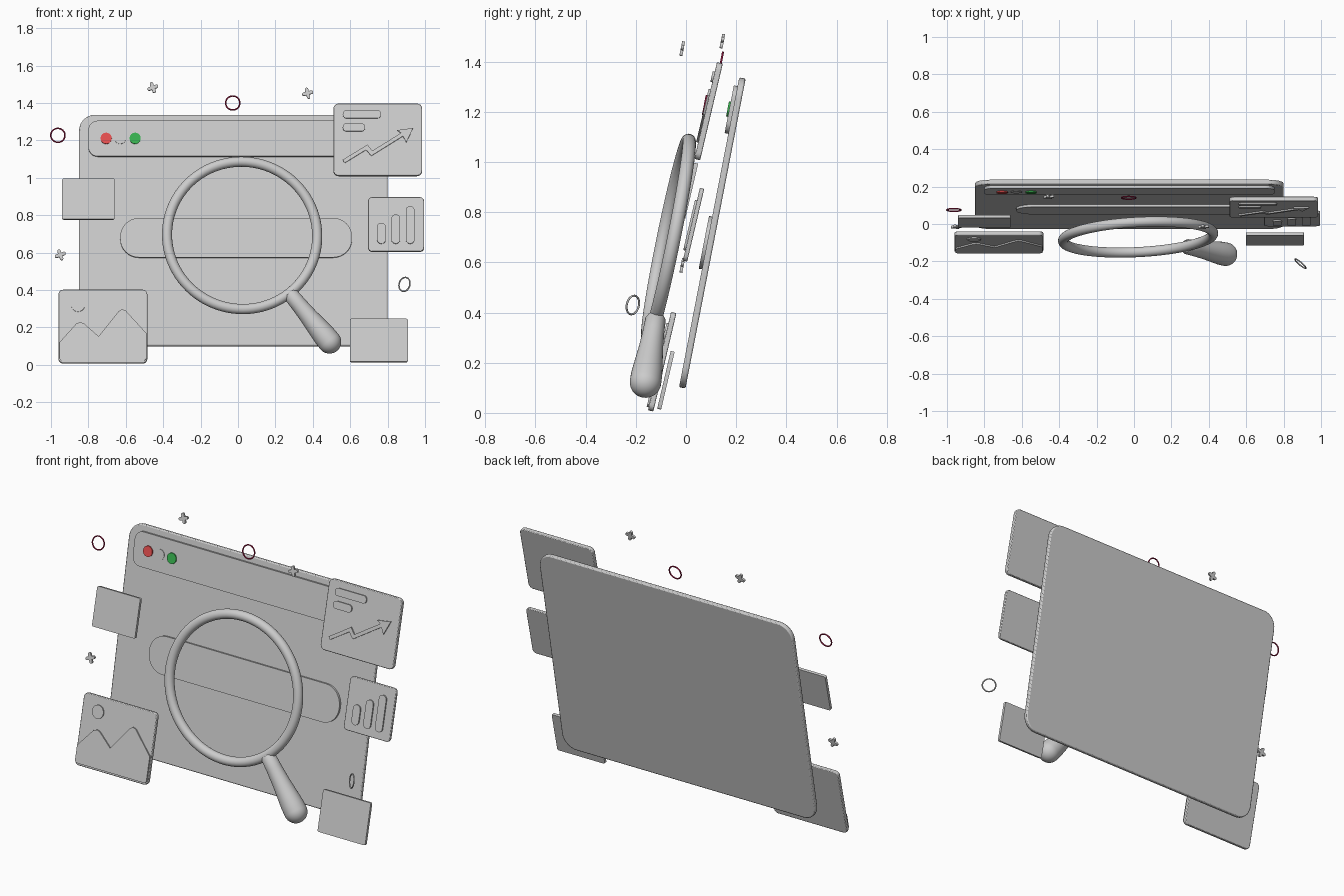
import bpy, bmesh
from math import cos, sin, tan, pi, radians
from mathutils import Matrix, Vector, Euler

if "Cube" in bpy.data.objects:
    bpy.data.objects.remove(bpy.data.objects["Cube"])


def finish(name, bm, matrix, color=None, bevel=0, angle=35):
    bmesh.ops.recalc_face_normals(bm, faces=bm.faces)
    me = bpy.data.meshes.new(name)
    bm.to_mesh(me)
    bm.free()
    ob = bpy.data.objects.new(name, me)
    bpy.context.collection.objects.link(ob)
    ob.matrix_world = matrix
    if color:
        mat = bpy.data.materials.new(name)
        mat.diffuse_color = (*color, 1)
        mat.use_nodes = True
        mat.node_tree.nodes["Principled BSDF"].inputs["Base Color"].default_value = mat.diffuse_color
        me.materials.append(mat)
    if bevel:
        mod = ob.modifiers.new("bevel", 'BEVEL')
        mod.width, mod.segments, mod.limit_method = bevel, 2, 'ANGLE'
        mod.angle_limit = radians(50)
    bpy.ops.object.select_all(action='DESELECT')
    ob.select_set(True)
    bpy.context.view_layer.objects.active = ob
    bpy.ops.object.shade_smooth_by_angle(angle=radians(angle))
    return ob


def rounded(x0, x1, z0, z1, r, n=8):
    """Outline of a rounded rectangle as seen from the front."""
    if r == 0:
        return [(x0, z0), (x1, z0), (x1, z1), (x0, z1)]
    corners = [(x1 - r, z1 - r), (x0 + r, z1 - r), (x0 + r, z0 + r), (x1 - r, z0 + r)]
    return [(cx + r * cos((k + i / n) * pi / 2), cz + r * sin((k + i / n) * pi / 2))
            for k, (cx, cz) in enumerate(corners) for i in range(n + 1)]


def circle(x, z, r, n=24):
    return [(x + r * cos(2 * pi * i / n), z + r * sin(2 * pi * i / n)) for i in range(n)]


def slab(name, plane, outline, depth, thick, color=None, bevel=0):
    """Extruded outline on a leaning plane (y, z, lean); depth is towards the viewer."""
    y, z, lean = plane
    bm = bmesh.new()
    vs = [bm.verts.new((px, -depth + thick / 2, (pz - z) / cos(lean))) for px, pz in outline]
    # drop doubled points where capsule arcs meet
    bmesh.ops.remove_doubles(bm, verts=vs, dist=1e-5)
    vs = [v for v in vs if v.is_valid]
    f = bm.faces.new(vs)
    ext = bmesh.ops.extrude_face_region(bm, geom=[f])
    bmesh.ops.translate(bm, vec=(0, -thick, 0),
                        verts=[g for g in ext['geom'] if isinstance(g, bmesh.types.BMVert)])
    m = Matrix.Translation((0, y, z)) @ Matrix.Rotation(-lean, 4, 'X')
    return finish(name, bm, m, color, bevel)


def torus(name, loc, rot, big, small, n=64, k=16, color=None):
    bm = bmesh.new()
    grid = [[bm.verts.new(((big + small * cos(b)) * cos(a), (big + small * cos(b)) * sin(a), small * sin(b)))
             for b in [2 * pi * j / k for j in range(k)]] for a in [2 * pi * i / n for i in range(n)]]
    for i in range(n):
        for j in range(k):
            p, q = grid[i], grid[(i + 1) % n]
            bm.faces.new((p[j], q[j], q[(j + 1) % k], p[(j + 1) % k]))
    m = Matrix.Translation(loc) @ Euler(rot).to_matrix().to_4x4()
    finish(name, bm, m, color, angle=80)
    return m


# Browser window with header, buttons and search bar
win = (0.105, 0.717, radians(11))
slab("window_panel", win, rounded(-0.85, 0.80, 0.10, 1.335, 0.085), 0, 0.026, bevel=0.006)
slab("window_header", win, rounded(-0.80, 0.75, 1.11, 1.30, 0.05), 0.02, 0.016)
slab("search_bar", win, rounded(-0.63, 0.61, 0.57, 0.78, 0.10), 0.018, 0.016)
for name, x, d, col in (("red", -0.705, 0.03, (0.8, 0.08, 0.08)), ("plain", -0.63, 0.026, None),
                        ("green", -0.55, 0.03, (0.04, 0.45, 0.08))):
    slab(name + "_button", win, circle(x, 1.205, 0.03, 16), d, 0.01, col)

# Chart card with text lines and arrow
lean = radians(13.2)
chart = (0.09, 1.203, lean)
slab("chart_card", chart, rounded(0.51, 0.985, 1.01, 1.395, 0.028), 0, 0.024, bevel=0.004)
slab("chart_line_long", chart, rounded(0.56, 0.765, 1.315, 1.357, 0.02), 0.014, 0.012)
slab("chart_line_short", chart, rounded(0.56, 0.68, 1.245, 1.287, 0.02), 0.014, 0.012)
arrow = [(0.56, 1.092), (0.57, 1.075), (0.685, 1.146), (0.712, 1.113), (0.882, 1.219), (0.90, 1.185),
         (0.936, 1.262), (0.85, 1.25), (0.872, 1.236), (0.718, 1.14), (0.692, 1.173)]
slab("chart_arrow", chart, arrow, 0.014, 0.012)

# Picture card with sun and mountains
pic = (-0.095, 0.204, lean)
slab("picture_card", pic, rounded(-0.96, -0.485, 0.008, 0.40, 0.025), 0, 0.022, bevel=0.004)
slab("picture_sun", pic, circle(-0.855, 0.318, 0.037), 0.013, 0.01)
slab("picture_mountains", pic, [(-0.955, 0.03), (-0.945, 0.02), (-0.50, 0.02), (-0.49, 0.03), (-0.49, 0.165),
     (-0.60, 0.285), (-0.62, 0.293), (-0.64, 0.28), (-0.745, 0.148), (-0.825, 0.218), (-0.845, 0.224),
     (-0.865, 0.216), (-0.955, 0.115)], 0.013, 0.012)

# Bar card
bars = (0.03, 0.75, lean)
slab("bar_card", bars, rounded(0.695, 0.995, 0.605, 0.895, 0.022), 0, 0.018, bevel=0.003)
for i, top in enumerate((0.755, 0.80, 0.845)):
    x = 0.743 + 0.077 * i
    slab(f"bar_{i + 1}", bars, rounded(x, x + 0.047, 0.645, top, 0.023), 0.01, 0.014)

# Plain cards
slab("left_card", (0.015, 0.886, lean), rounded(-0.94, -0.66, 0.777, 0.995, 0.008, 3), 0, 0.016)
slab("lower_right_card", (-0.08, 0.13, lean), rounded(0.598, 0.908, 0.015, 0.245, 0.008, 3), 0, 0.016)

# Magnifying glass
m = torus("magnifier_ring", (0.022, -0.07, 0.692), (pi / 2 - radians(11.5), 0, radians(3)), 0.402, 0.027, 96, 24)
profile = [(0.405, 0), (0.405, 0.034), (0.42, 0.041), (0.48, 0.043), (0.56, 0.048), (0.65, 0.057), (0.70, 0.062)]
profile += [(0.742 + 0.063 * sin(a), 0.063 * cos(a)) for a in [i * pi / 16 for i in range(8)]] + [(0.805, 0)]
bm = bmesh.new()
vs = [bm.verts.new((x, r, 0)) for x, r in profile]
es = [bm.edges.new(p) for p in zip(vs, vs[1:])]
bmesh.ops.spin(bm, geom=vs + es, cent=(0, 0, 0), axis=(1, 0, 0), angle=2 * pi, steps=32)
bmesh.ops.remove_doubles(bm, verts=bm.verts, dist=1e-5)
finish("magnifier_handle", bm, m @ Matrix.Rotation(radians(-51.5), 4, 'Z'))

# Floating rings
red = (0.35, 0.01, 0.06)
for name, loc, yaw, col in (("left", (-0.963, 0.075, 1.227), 0, red), ("top", (-0.028, 0.14, 1.40), 0, red),
                            ("right", (0.89, -0.212, 0.43), radians(-40), None)):
    torus(name + "_floating_ring", loc, (pi / 2 - radians(11), 0, yaw), 0.038, 0.004, 32, 8, col)

# Floating plus signs: rounded cross outlines
for name, x, y, z, turn in (("left", -0.455, 0.145, 1.482, 20), ("right", 0.372, -0.015, 1.452, 15),
                            ("low", -0.95, -0.015, 0.588, 20)):
    pts = []
    for k in range(4):
        a = k * pi / 2 + radians(turn)
        u, v = Vector((cos(a), sin(a))), Vector((-sin(a), cos(a)))
        for t in [-pi / 2 + i * pi / 6 for i in range(7)]:
            pts.append(Vector((x, z)) + u * (0.021 + 0.009 * cos(t)) + v * 0.009 * sin(t))
        pts.append(Vector((x, z)) + (u + v) * 0.009)
    slab(name + "_plus", (y, z, radians(11)), [tuple(p) for p in pts], 0, 0.012)
